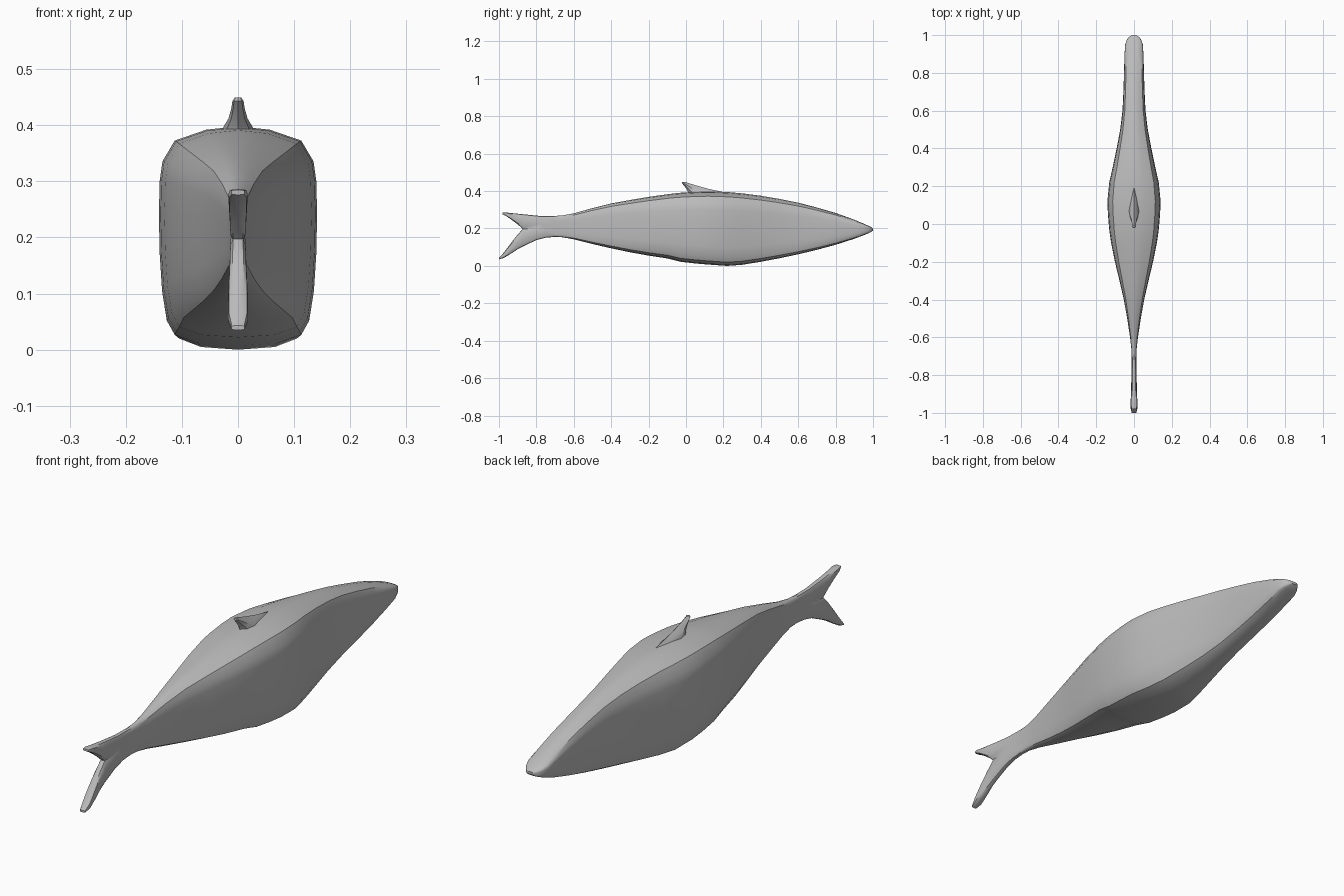
import bpy, bmesh

grey = bpy.data.materials.new("plain grey")
grey.diffuse_color = (0.5, 0.5, 0.5, 1)


def loft(name, rings):
    """Skin a closed tube through equal-length rings of points."""
    bm = bmesh.new()
    rows = [[bm.verts.new(p) for p in ring] for ring in rings]
    n = len(rows[0])
    for a, b in zip(rows, rows[1:]):
        for i in range(n):
            j = (i + 1) % n
            bm.faces.new((a[i], a[j], b[j], b[i]))
    bm.faces.new(rows[0])
    bm.faces.new(rows[-1][::-1])
    bmesh.ops.recalc_face_normals(bm, faces=bm.faces)
    me = bpy.data.meshes.new(name)
    bm.to_mesh(me)
    bm.free()
    me.materials.append(grey)
    ob = bpy.data.objects.new(name, me)
    bpy.context.collection.objects.link(ob)
    return ob


def section(half, y, hw, zb, zt):
    """Mirror a half profile (width share, height share) into a ring at y."""
    right = [(hw * u, y, zb + (zt - zb) * v) for u, v in half]
    left = [(-x, yy, z) for x, yy, z in reversed(right) if x > 1e-6]
    return right + left


# half cross-sections: boxy body and rounded tail
BODY = [(0, 0), (0.5, 0.012), (0.8, 0.05), (0.9, 0.115), (0.96, 0.25),
        (0.99, 0.42), (1, 0.6), (0.99, 0.75), (0.955, 0.84), (0.8, 0.935),
        (0.4, 0.985), (0, 1)]
TAIL = [(0, 0), (0.6, 0.03), (0.9, 0.14), (1, 0.5), (0.9, 0.86), (0.6, 0.97), (0, 1)]

# body stations: y, half width, bottom, top
body = loft("fish_body", [section(BODY, *s) for s in [
    (-0.72, 0.012, 0.156, 0.266), (-0.66, 0.014, 0.153, 0.270),
    (-0.6, 0.021, 0.142, 0.281), (-0.5, 0.036, 0.117, 0.309),
    (-0.4, 0.054, 0.094, 0.334), (-0.3, 0.077, 0.073, 0.352),
    (-0.2, 0.101, 0.055, 0.369), (-0.1, 0.121, 0.040, 0.383),
    (-0.06, 0.127, 0.030, 0.388), (-0.03, 0.131, 0.022, 0.391),
    (0.05, 0.138, 0.013, 0.396), (0.12, 0.141, 0.007, 0.398),
    (0.22, 0.131, 0.000, 0.395), (0.3, 0.113, 0.006, 0.388),
    (0.4, 0.092, 0.022, 0.375), (0.5, 0.073, 0.041, 0.358),
    (0.6, 0.061, 0.062, 0.338), (0.7, 0.056, 0.086, 0.312),
    (0.8, 0.053, 0.113, 0.283), (0.9, 0.050, 0.145, 0.247),
    (0.95, 0.047, 0.164, 0.226), (0.975, 0.038, 0.174, 0.215),
    (0.99, 0.027, 0.181, 0.207), (1.0, 0.012, 0.189, 0.200)]])

# forked tail lobes
upper = loft("upper_tail_lobe", [section(TAIL, *s) for s in [
    (-0.70, 0.012, 0.180, 0.266), (-0.78, 0.013, 0.185, 0.267),
    (-0.87, 0.015, 0.195, 0.276), (-0.90, 0.016, 0.222, 0.279),
    (-0.94, 0.017, 0.252, 0.283), (-0.965, 0.017, 0.268, 0.286),
    (-0.98, 0.012, 0.276, 0.285)]])
lower = loft("lower_tail_lobe", [section(TAIL, *s) for s in [
    (-0.70, 0.012, 0.155, 0.220), (-0.75, 0.013, 0.151, 0.220),
    (-0.80, 0.014, 0.138, 0.215), (-0.87, 0.015, 0.105, 0.200),
    (-0.90, 0.016, 0.089, 0.168), (-0.94, 0.018, 0.063, 0.117),
    (-0.975, 0.018, 0.042, 0.070), (-1.0, 0.012, 0.035, 0.043)]])

# swept dorsal fin: height, rear y, front y, half width
fin = loft("dorsal_fin", [
    [(0, r, z), (0.7 * w, r + 0.1 * (f - r), z), (w, r + 0.3 * (f - r), z),
     (0.5 * w, r + 0.7 * (f - r), z), (0, f, z), (-0.5 * w, r + 0.7 * (f - r), z),
     (-w, r + 0.3 * (f - r), z), (-0.7 * w, r + 0.1 * (f - r), z)]
    for z, r, f, w in [
        (0.380, 0.015, 0.24, 0.030), (0.397, 0.010, 0.19, 0.026),
        (0.412, 0.002, 0.12, 0.017), (0.430, -0.012, 0.055, 0.012),
        (0.443, -0.022, 0.012, 0.010), (0.449, -0.020, -0.002, 0.006)]])

# fuse the parts into one skin
for part in (upper, lower, fin):
    mod = body.modifiers.new("join " + part.name, 'BOOLEAN')
    mod.operation = 'UNION'
    mod.solver = 'EXACT'
    mod.object = part
bpy.context.view_layer.objects.active = body
body.select_set(True)
for mod in list(body.modifiers):
    bpy.ops.object.modifier_apply(modifier=mod.name)
for part in (upper, lower, fin):
    bpy.data.objects.remove(part)
bpy.ops.object.shade_smooth_by_angle(angle=0.6)
